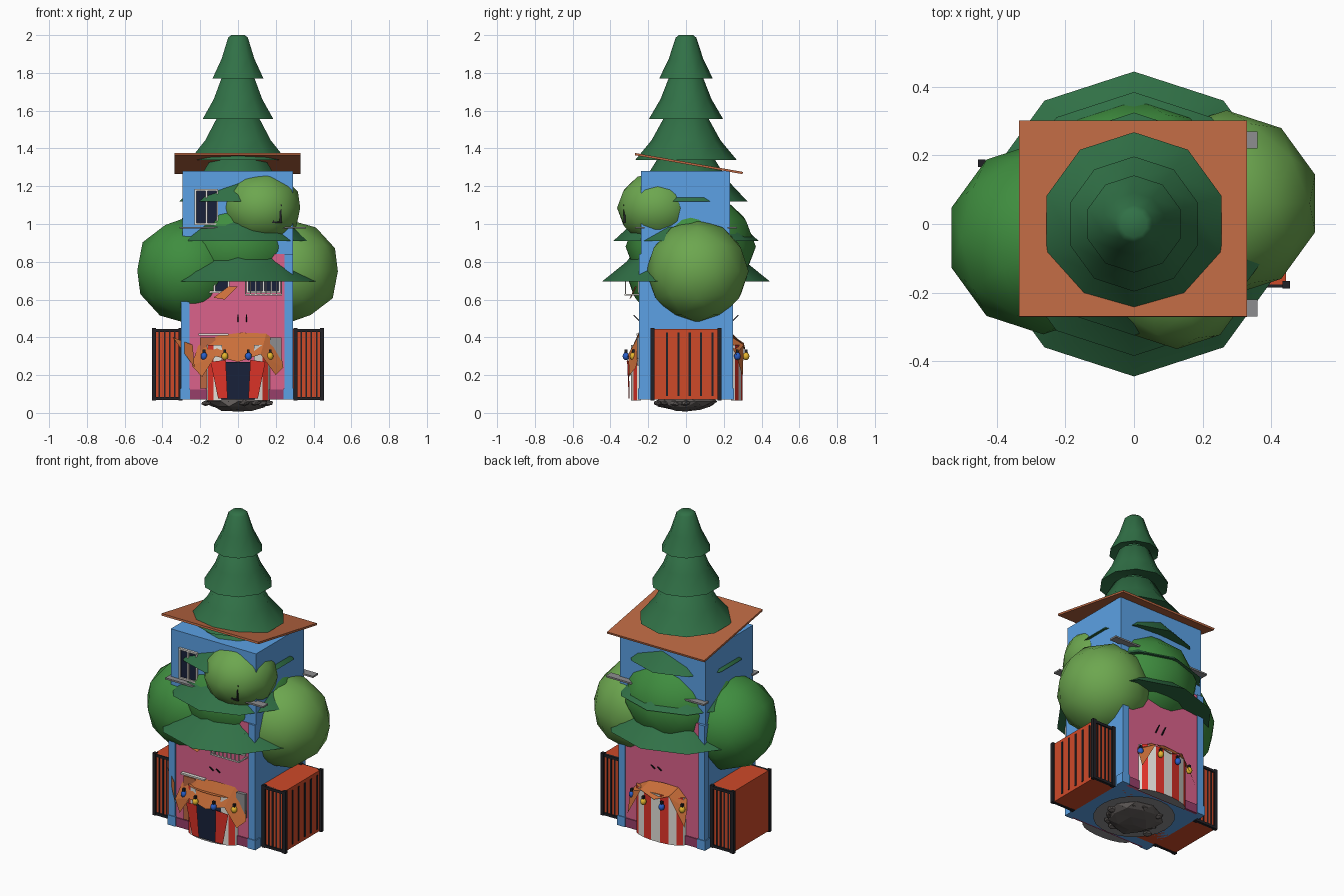
import bpy, bmesh, math, random
from mathutils import Vector, Matrix

if "Cube" in bpy.data.objects:
    bpy.data.objects.remove(bpy.data.objects["Cube"])

random.seed(4)
mats = {}

def mat(name, r, g, b):
    m = bpy.data.materials.new(name)
    m.diffuse_color = (*[(c / 255) ** 2.2 for c in (r, g, b)], 1)
    m.use_nodes = True
    m.node_tree.nodes["Principled BSDF"].inputs["Base Color"].default_value = m.diffuse_color
    mats[name] = m

for row in [("blue", 92, 160, 228), ("pink", 218, 98, 138), ("plum", 150, 65, 105), ("rust", 185, 103, 68),
            ("red", 205, 75, 45), ("black", 38, 38, 42), ("glass", 30, 38, 60), ("white", 225, 222, 215),
            ("curtain", 225, 55, 45), ("pine", 52, 112, 72), ("leaf", 65, 140, 65), ("lime", 108, 165, 80),
            ("orange", 200, 110, 60), ("bulb_blue", 45, 95, 200), ("bulb_yellow", 230, 180, 50),
            ("grey", 140, 140, 142), ("rock", 95, 90, 88)]:
    mat(*row)

def mesh(name, verts, faces, colors, smooth=None):
    me = bpy.data.meshes.new(name)
    me.from_pydata([tuple(v) for v in verts], [], faces)
    ob = bpy.data.objects.new(name, me)
    bpy.context.collection.objects.link(ob)
    for c in ([colors] if isinstance(colors, str) else colors):
        me.materials.append(mats[c])
    if smooth:
        bpy.ops.object.select_all(action='DESELECT')
        ob.select_set(True)
        bpy.context.view_layer.objects.active = ob
        bpy.ops.object.shade_smooth_by_angle(angle=math.radians(smooth))
    return ob

def box(name, x, y, z, color, rot=None):
    """Box from (min, max) pairs; rot = matrix about its centre."""
    c = Vector((sum(x) / 2, sum(y) / 2, sum(z) / 2))
    vs = [Vector((a, b, d)) for a in x for b in y for d in z]
    if rot:
        vs = [c + rot @ (v - c) for v in vs]
    return mesh(name, vs, [(0, 1, 3, 2), (4, 6, 7, 5), (0, 4, 5, 1), (2, 3, 7, 6), (0, 2, 6, 4), (1, 5, 7, 3)], color)

def ball(name, c, r, color, sub=2, smooth=60, jitter=0.0, scale=(1, 1, 1)):
    bm = bmesh.new()
    bmesh.ops.create_icosphere(bm, subdivisions=sub, radius=r)
    vs = [Vector(c) + Vector([a * s for a, s in zip(v.co, scale)]) * (1 + random.uniform(-jitter, jitter))
          for v in bm.verts]
    fs = [[v.index for v in f.verts] for f in bm.faces]
    bm.free()
    return mesh(name, vs, fs, color, smooth)

def turn(ob, k):
    """k=1 spins a front part to the back."""
    if k:
        ob.data.transform(Matrix.Rotation(math.pi, 4, 'Z'))
    return ob

# house body and tilted roof
box("house_body", (-.295, .29), (-.237, .232), (.07, 1.28), "blue")
tilt = -math.atan(.10 / .57)
box("roof", (-.336, .33), (-.275, .305), (1.314, 1.326), "rust", Matrix.Rotation(tilt, 3, 'X'))

# facades, corner piers, ledges
for s in (-1, 1):
    f = lambda a, b: tuple(sorted((s * a, s * b)))
    box("facade", (-.26, .25), f(.22, .241), (.07, .84), "pink")
    box("skirting", (-.26, .25), f(.22, .247), (.07, .125), "plum")
    box("ledge", (-.31, .36), f(.22, .27), (.975, .985), "grey")
    for x in (-.28, .268):
        box("corner_pier", (x - .022, x + .022), f(.21, .248), (.07, .84), "blue")
        box("pier_base", (x - .027, x + .027), f(.20, .253), (.07, .13), "blue")
    # small wires on the wall
    for x in (0, .045):
        w = box("wall_wire", (x - .003, x + .003), f(.235, .285), (.497, .503), "black",
                Matrix.Rotation(s * .8, 3, 'X'))

# windows
def window(x0, x1, z0, z1, y=-.241, bars=1):
    box("window_glass", (x0, x1), (y - .004, y + .02), (z0, z1), "glass")
    t = .01
    for a in [x0 + (x1 - x0) * i / (bars + 1) for i in range(bars + 2)]:
        box("window_frame", (a - t / 2, a + t / 2), (y - .012, y), (z0, z1), "white")
    for z in (z0, z1):
        box("window_rail", (x0 - t / 2, x1 + t / 2), (y - .014, y), (z - t / 2, z + t / 2), "white")

window(-.225, -.11, 1.0, 1.18)
window(.07, .19, 1.0, 1.18)
window(-.20, -.05, .64, .77)
window(.05, .22, .64, .77)
box("door_lintel", (-.21, -.05), (-.262, -.24), (.41, .42), "white")
box("side_door", (-.20, -.12), (-.25, -.235), (.13, .40), "rust")
box("side_sill", (.17, .23), (-.26, -.235), (.25, .40), "grey")

# balcony railing
for z in (.625, .70):
    box("balcony_rail", (.04, .23), (-.325, -.317), (z - .004, z + .004), "white")
    for x in (.04, .23):
        box("balcony_arm", (x - .004, x + .004), (-.325, -.235), (z - .004, z + .004), "white")
for i in range(8):
    x = .04 + i * .19 / 7
    box("balcony_bar", (x - .003, x + .003), (-.324, -.318), (.625, .70), "white")
for x in (.187, .225):
    box("upper_rail_post", (x - .004, x + .004), (-.33, -.32), (1.01, 1.10), "black")
for z in (1.01, 1.10):
    box("upper_rail_bar", (.18, .232), (-.33, -.32), (z - .004, z + .004), "black")

# cargo container through the house
box("container", (-.448, .443), (-.177, .177), (.07, .445), "red")
for sx in (-1, 1):
    for sy in (-1, 1):
        y = sy * .177
        for x in (.445, .305):
            box("container_post", (sx * x - .011, sx * x + .011), (y - .011, y + .011), (.065, .45), "black")
        for z in (.075, .437):
            box("container_beam", tuple(sorted((sx * .30, sx * .445))), (y - .008, y + .008),
                (z - .008, z + .008), "black")
        for i in range(4):
            x = sx * (.335 + i * .027)
            box("container_rib", (x - .004, x + .004), (y - .004, y + .004), (.08, .43), "black")
for i in range(5):
    y = -.12 + i * .06 + .02
    box("end_rib", (.43, .447), (y - .006, y + .006), (.09, .425), "black")

# pine tree: ten-sided flared tiers (bottom z, bottom r, top z, top r)
N = 10
def tier(z0, r0, z1, r1):
    h = z1 - z0
    prof = [(r0 * .35, z0 + h * .15), (r0, z0), (r1 + (r0 - r1) * .42, z0 + h * .45),
            (r1, z1 - h * .06), (r1 * .7, z1)]
    vs, fs = [], []
    for r, z in prof:
        vs += [(r * math.sin(i * math.tau / N), r * math.cos(i * math.tau / N), z) for i in range(N)]
    for k in range(len(prof) - 1):
        for i in range(N):
            j = (i + 1) % N
            fs.append((k * N + j, k * N + i, (k + 1) * N + i, (k + 1) * N + j))
    fs.append([(len(prof) - 1) * N + i for i in range(N)][::-1])
    mesh("pine_tier", vs, fs, "pine", 60)

for t in [(.695, .445, .93, .22), (.91, .385, 1.14, .19), (1.12, .325, 1.36, .15),
          (1.34, .268, 1.57, .12), (1.555, .197, 1.79, .09), (1.77, .142, 2.0, .055)]:
    tier(*t)

# round bushes growing out of the walls
ball("left_bush", (-.265, -.04, .755), .282, "leaf")
ball("right_bush", (.27, .06, .75), .272, "lime")
ball("front_bush", (.125, -.15, 1.085), .215, "lime", scale=(1, 1, .9))
ball("middle_bush", (0, .025, .88), .345, "leaf", scale=(1, 1, .88))
box("bush_stem", (.27, .285), (.02, .035), (.46, .52), "black")

# striped tents, torn cloths and bulbs at front and back
for k in (0, 1):
    n = 9
    arc = [(-.17 * math.cos(math.pi * i / n), -.237 - .063 * math.sin(math.pi * i / n)) for i in range(n + 1)]
    vs = [(x, y, z) for x, y in arc for z in (.065, .36)]
    keep = [i for i in range(n) if k or i not in (3, 4, 5)]
    tent = mesh("tent_stripes", vs, [(2 * i, 2 * i + 2, 2 * i + 3, 2 * i + 1) for i in keep], ["white", "curtain"])
    for p, i in zip(tent.data.polygons, keep):
        p.material_index = i % 2
    turn(tent, k)
    turn(mesh("tent_floor", [v for v in vs[::2]], [list(range(n + 1))], "grey"), k)
    turn(mesh("tent_top", [v for v in vs[1::2]], [list(range(n + 1))], "orange"), k)
    top = [(-.21, -.24, .36), (-.10, -.245, .41), (.02, -.25, .425), (.15, -.245, .42), (.22, -.24, .36)]
    low = [(-.245, -.265, .25), (-.12, -.306, .30), (0, -.315, .27), (.12, -.306, .31), (.24, -.265, .24)]
    if k:
        low = [(x * .8, y, z + .06) for x, y, z in low]
        top = [(x * .8, y, z - .01) for x, y, z in top]
    cloth = mesh("torn_cloth", top + low + [(-.19, -.30, .19), (.20, -.30, .20)],
                 [(i + 5, i + 6, i + 1, i) for i in range(4)] + [(5, 10, 6), (8, 11, 9)], "orange")
    turn(cloth, k)
    if not k:
        mesh("cloth_flap", [(-.345, -.20, .40), (-.24, -.28, .36), (-.23, -.29, .24)], [(0, 2, 1)], "orange")
        mesh("cloth_scrap", [(-.13, -.29, .61), (-.07, -.30, .60), (0, -.27, .67), (-.05, -.26, .67)],
             [(0, 1, 2, 3)], "orange")
    for i, (x, y) in enumerate([(-.18, -.272), (-.07, -.318), (.055, -.318), (.17, -.28)]):
        c = "bulb_yellow" if i % 2 else "bulb_blue"
        turn(ball("bulb", (x, y, .30), .018, c, scale=(1, 1, 1.2)), k)
        turn(box("bulb_cap", (x - .007, x + .007), (y - .007, y + .007), (.315, .335), "black"), k)

# dark doorway with tied-back curtains
box("doorway", (-.09, .09), (-.292, -.24), (.07, .27), "glass")
for s in (-1, 1):
    x0, x1, x2, x3 = [s * v for v in (.055, .105, .145, .065)]
    mesh("curtain", [(x0, -.303, .075), (x1, -.299, .075), (x2, -.302, .27), (x3, -.312, .28)],
         [(0, 1, 2, 3)], "curtain")

# rubble underneath
bm = bmesh.new()
bmesh.ops.create_circle(bm, cap_ends=True, segments=24, radius=.23)
mesh("ground_disc", [(v.co.x, v.co.y, .062) for v in bm.verts], [[v.index for v in f.verts] for f in bm.faces], "grey")
bm.free()
ball("rubble_core", (0, 0, .06), .16, "rock", 2, None, .1, (1, 1, .34))
for i in range(14):
    a = i * math.tau / 14
    r = random.uniform(.10, .2)
    ball("rubble_stone", (r * math.cos(a), r * math.sin(a), .052), random.uniform(.02, .035), "rock",
         1, None, .2, (1.2, 1, .6))
